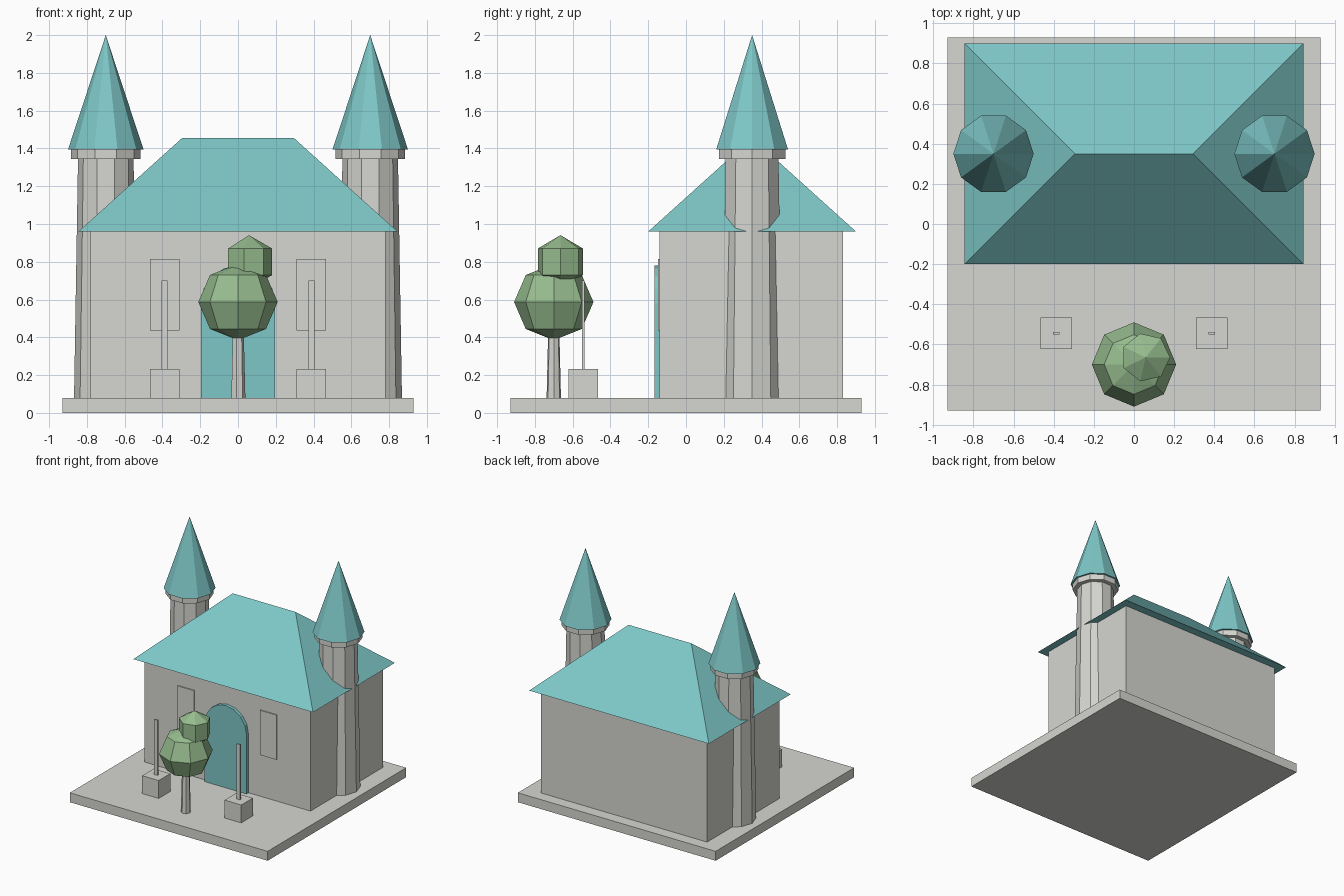
import bpy
import math

if "Cube" in bpy.data.objects:
    bpy.data.objects.remove(bpy.data.objects["Cube"])


def material(name, r, g, b):
    m = bpy.data.materials.new(name)
    lin = [((c / 255 + 0.055) / 1.055) ** 2.4 for c in (r, g, b)]
    m.diffuse_color = (*lin, 1)
    m.use_nodes = True
    m.node_tree.nodes["Principled BSDF"].inputs["Base Color"].default_value = m.diffuse_color
    return m


STONE = material("stone_grey", 214, 214, 209)
TEAL = material("roof_teal", 126, 199, 199)
GREEN = material("leaf_green", 150, 188, 142)


def make(name, verts, faces, mat):
    me = bpy.data.meshes.new(name)
    me.from_pydata(verts, [], faces)
    me.materials.append(mat)
    ob = bpy.data.objects.new(name, me)
    bpy.context.collection.objects.link(ob)
    return ob


def box(name, x0, x1, y0, y1, z0, z1, mat):
    v = [(x, y, z) for z in (z0, z1) for x, y in ((x0, y0), (x1, y0), (x1, y1), (x0, y1))]
    f = [(3, 2, 1, 0), (4, 5, 6, 7)] + [(i, (i + 1) % 4, (i + 1) % 4 + 4, i + 4) for i in range(4)]
    return make(name, v, f, mat)


def lathe(name, cx, cy, profile, n, mat):
    """Spin (radius, z) pairs, listed bottom to top; radius 0 makes a pole."""
    verts, rings, faces = [], [], []
    for r, z in profile:
        k = 1 if r == 0 else n
        rings.append([len(verts) + (i % k) for i in range(n)])
        verts += [(cx + r * math.cos(2 * math.pi * i / n),
                   cy + r * math.sin(2 * math.pi * i / n), z) for i in range(k)]
    for a, b in zip(rings, rings[1:]):
        for i in range(n):
            j = (i + 1) % n
            faces.append(tuple(dict.fromkeys((a[i], a[j], b[j], b[i]))))
    if profile[0][0]:
        faces.append(tuple(reversed(rings[0])))
    if profile[-1][0]:
        faces.append(tuple(rings[-1]))
    return make(name, verts, faces, mat)


def ball(r, rz, z, rings):
    """Profile of a sphere with the given number of bands."""
    pts = []
    for i in range(rings + 1):
        a = math.pi * i / rings
        pts.append((0 if i in (0, rings) else r * math.sin(a), z - rz * math.cos(a)))
    return pts


# Base and walls
box("base_slab", -0.93, 0.93, -0.93, 0.93, 0, 0.08, STONE)
box("walls", -0.78, 0.78, -0.14, 0.83, 0.08, 0.96, STONE)

# Hipped roof
make("main_roof",
     [(-0.845, -0.2, 0.96), (0.845, -0.2, 0.96), (0.845, 0.9, 0.96), (-0.845, 0.9, 0.96),
      (-0.295, 0.35, 1.456), (0.295, 0.35, 1.456)],
     [(3, 2, 1, 0), (0, 1, 5, 4), (1, 2, 5), (2, 3, 4, 5), (3, 0, 4)], TEAL)

# Arched door
outline = [(-0.197, 0.08), (0.197, 0.08)]
outline += [(0.197 * math.cos(math.pi * i / 8), 0.58 + 0.2 * math.sin(math.pi * i / 8)) for i in range(9)]
n = len(outline)
make("door", [(x, -0.167, z) for x, z in outline] + [(x, -0.14, z) for x, z in outline],
     [tuple(range(n)), tuple(reversed(range(n, 2 * n)))]
     + [((i + 1) % n, i, i + n, (i + 1) % n + n) for i in range(n)], TEAL)

# Paired parts: towers, windows, post blocks
for side, s in (("left", -1), ("right", 1)):
    x = 0.7 * s
    lathe(side + "_tower", x, 0.35, [(0.168, 0.08), (0.147, 1.345)], 10, STONE)
    lathe(side + "_tower_collar", x, 0.35, [(0.185, 1.345), (0.185, 1.396)], 10, STONE)
    lathe(side + "_tower_spire", x, 0.35, [(0.2, 1.394), (0, 2.0)], 10, TEAL)
    c = 0.388 * s
    box(side + "_window", c - 0.078, c + 0.078, -0.149, -0.14, 0.435, 0.815, STONE)
    box(side + "_post_block", c - 0.078, c + 0.078, -0.622, -0.467, 0.08, 0.232, STONE)
    box(side + "_post", c - 0.016, c + 0.016, -0.551, -0.538, 0.232, 0.7, STONE)

# Tree
lathe("tree_trunk", 0, -0.7, [(0.039, 0.08), (0.03, 0.45)], 7, STONE)
lathe("tree_lower_leaves", 0, -0.7, ball(0.21, 0.202, 0.587, 4), 8, GREEN)
lathe("tree_upper_leaves", 0.058, -0.665, ball(0.141, 0.141, 0.8, 3), 7, GREEN)
